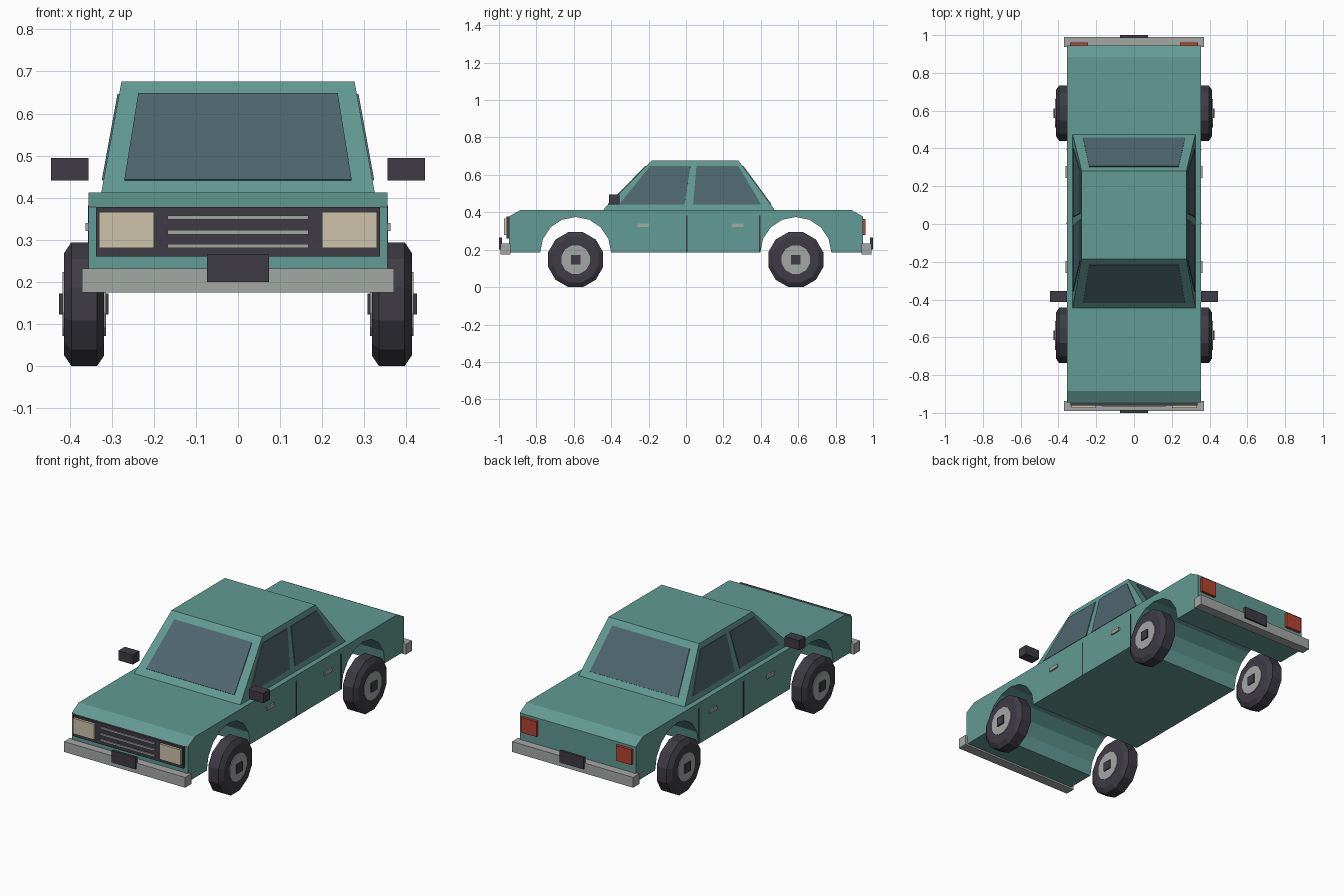
import bpy, bmesh, math
from mathutils import Vector

if "Cube" in bpy.data.objects:
    bpy.data.objects.remove(bpy.data.objects["Cube"])


def material(name, r, g, b):
    lin = [((c / 255 + 0.055) / 1.055) ** 2.4 for c in (r, g, b)]
    m = bpy.data.materials.new(name)
    m.diffuse_color = (*lin, 1)
    m.use_nodes = True
    m.node_tree.nodes["Principled BSDF"].inputs["Base Color"].default_value = m.diffuse_color
    return m


PAINT = material("teal paint", 98, 155, 147)
GLASS = material("tinted glass", 78, 102, 111)
DARK = material("dark rubber", 62, 60, 67)
CHROME = material("light grey metal", 164, 168, 165)
CREAM = material("cream lamp", 205, 196, 170)
RED = material("red lamp", 182, 68, 49)


def finish(name, bm, mat):
    bmesh.ops.recalc_face_normals(bm, faces=bm.faces)
    me = bpy.data.meshes.new(name)
    bm.to_mesh(me)
    bm.free()
    me.materials.append(mat)
    ob = bpy.data.objects.new(name, me)
    bpy.context.collection.objects.link(ob)
    return ob


def loft(name, rings, mat):
    """Closed solid through rings of matching points, capped at both ends."""
    bm = bmesh.new()
    vs = [[bm.verts.new(p) for p in ring] for ring in rings]
    n = len(vs[0])
    for a, b in zip(vs, vs[1:]):
        for i in range(n):
            j = (i + 1) % n
            bm.faces.new((a[i], a[j], b[j], b[i]))
    bm.faces.new(vs[0])
    bm.faces.new(vs[-1])
    return finish(name, bm, mat)


def box(name, x, y, z, mat):
    rings = [[(x[0], y[0], h), (x[1], y[0], h), (x[1], y[1], h), (x[0], y[1], h)] for h in z]
    return loft(name, rings, mat)


def pane(name, pts, mat, out, thick=0.004):
    """Thin plate raised from a flat outline, towards the out direction."""
    p = [Vector(q) for q in pts]
    n = (p[1] - p[0]).cross(p[2] - p[0]).normalized()
    if n.dot(Vector(out)) < 0:
        n = -n
    return loft(name, [[q - n * 0.002 for q in p], [q + n * thick for q in p]], mat)


# Lower body: side outline with wheel arches, extruded across the car
BOTTOM, DECK = 0.185, 0.412
AXLES = (-0.59, 0.587)
outline = [(-0.946, BOTTOM)]
for axle in AXLES:
    for k in range(17 // 2 + 1):
        a = math.pi * (1 - k / 8)
        outline.append((axle + 0.19 * math.cos(a), BOTTOM + 0.19 * math.sin(a)))
outline += [(0.946, BOTTOM), (0.946, 0.378), (0.885, DECK), (-0.885, DECK), (-0.946, 0.378)]
loft("body", [[(x, y, z) for y, z in outline] for x in (-0.355, 0.355)], PAINT)

# Cabin
ROOF = 0.676
loft("cabin", [
    [(-0.325, -0.444, DECK), (0.325, -0.444, DECK), (0.325, 0.475, DECK), (-0.325, 0.475, DECK)],
    [(-0.277, -0.184, ROOF), (0.277, -0.184, ROOF), (0.277, 0.281, ROOF), (-0.277, 0.281, ROOF)],
], PAINT)


def slope(z, low, high):
    return low + (high - low) * (z - DECK) / (ROOF - DECK)


# Front and rear glass
Z0, Z1 = 0.441, 0.646
for name, low, high in (("windshield", -0.444, -0.184), ("rear_window", 0.475, 0.281)):
    y0, y1 = slope(Z0, low, high), slope(Z1, low, high)
    pane(name, [(-0.27, y0, Z0), (0.27, y0, Z0), (0.237, y1, Z1), (-0.237, y1, Z1)],
         GLASS, (0, low, 0.3))

for s, side in ((-1, "left"), (1, "right")):
    # Side glass: lower front, lower rear, upper rear, upper front
    xa, xb = s * slope(Z0, 0.325, 0.277), s * slope(Z1, 0.325, 0.277)
    for name, ys in (("front", (-0.357, -0.008, 0.024, -0.192)),
                     ("rear", (0.038, 0.402, 0.28, 0.056))):
        pane(f"{name}_side_window_{side}",
             [(xa, ys[0], Z0), (xa, ys[1], Z0), (xb, ys[2], Z1), (xb, ys[3], Z1)],
             GLASS, (s, 0, 0))

    def side_box(name, x0, x1, y, z, mat):
        return box(f"{name}_{side}", sorted((s * x0, s * x1)), y, z, mat)

    # Door seams, handles and mirrors
    side_box("middle_door_seam", 0.35, 0.357, (0.0, 0.007), (0.187, 0.382), DARK)
    side_box("rear_door_seam", 0.35, 0.357, (0.391, 0.397), (0.187, 0.382), DARK)
    side_box("front_handle", 0.35, 0.363, (-0.26, -0.197), (0.321, 0.34), CHROME)
    side_box("rear_handle", 0.35, 0.363, (0.244, 0.307), (0.321, 0.34), CHROME)
    side_box("mirror", 0.355, 0.444, (-0.412, -0.355), (0.441, 0.494), DARK)

    # Head and tail lamps
    side_box("headlight", 0.2, 0.33, (-0.973, -0.95), (0.28, 0.366), CREAM)
    side_box("taillight", 0.243, 0.338, (0.94, 0.961), (0.28, 0.364), RED)

    # Wheels: chamfered tyre, metal rim and square hub
    for axle, end in zip(AXLES, ("front", "rear")):
        def ring(x, r):
            r /= math.cos(math.pi / 12)
            return [(s * x, axle + r * math.cos((k + 0.5) * math.pi / 6),
                     0.147 + r * math.sin((k + 0.5) * math.pi / 6)) for k in range(12)]
        loft(f"{end}_tyre_{side}", [ring(0.318, 0.122), ring(0.335, 0.147),
                                    ring(0.396, 0.147), ring(0.413, 0.122)], DARK)
        loft(f"{end}_rim_{side}", [ring(0.314, 0.076), ring(0.417, 0.076)], CHROME)
        side_box(f"{end}_hub", 0.308, 0.425, (axle - 0.025, axle + 0.025), (0.122, 0.172), DARK)

# Grille with slats
box("grille", (-0.337, 0.337), (-0.96, -0.94), (0.26, 0.378), DARK)
for z in (0.285, 0.318, 0.353):
    box("grille_slat", (-0.167, 0.167), (-0.967, -0.955), (z - 0.005, z + 0.005), CHROME)

# Bumpers and blank plates
for s, end in ((-1, "front"), (1, "rear")):
    box(f"{end}_bumper", (-0.371, 0.371), sorted((s * 0.937, s * 0.991)), (0.175, 0.232), CHROME)
    box(f"{end}_plate", (-0.074, 0.074), sorted((s * 0.985, s * 1.0)), (0.2, 0.265), DARK)
